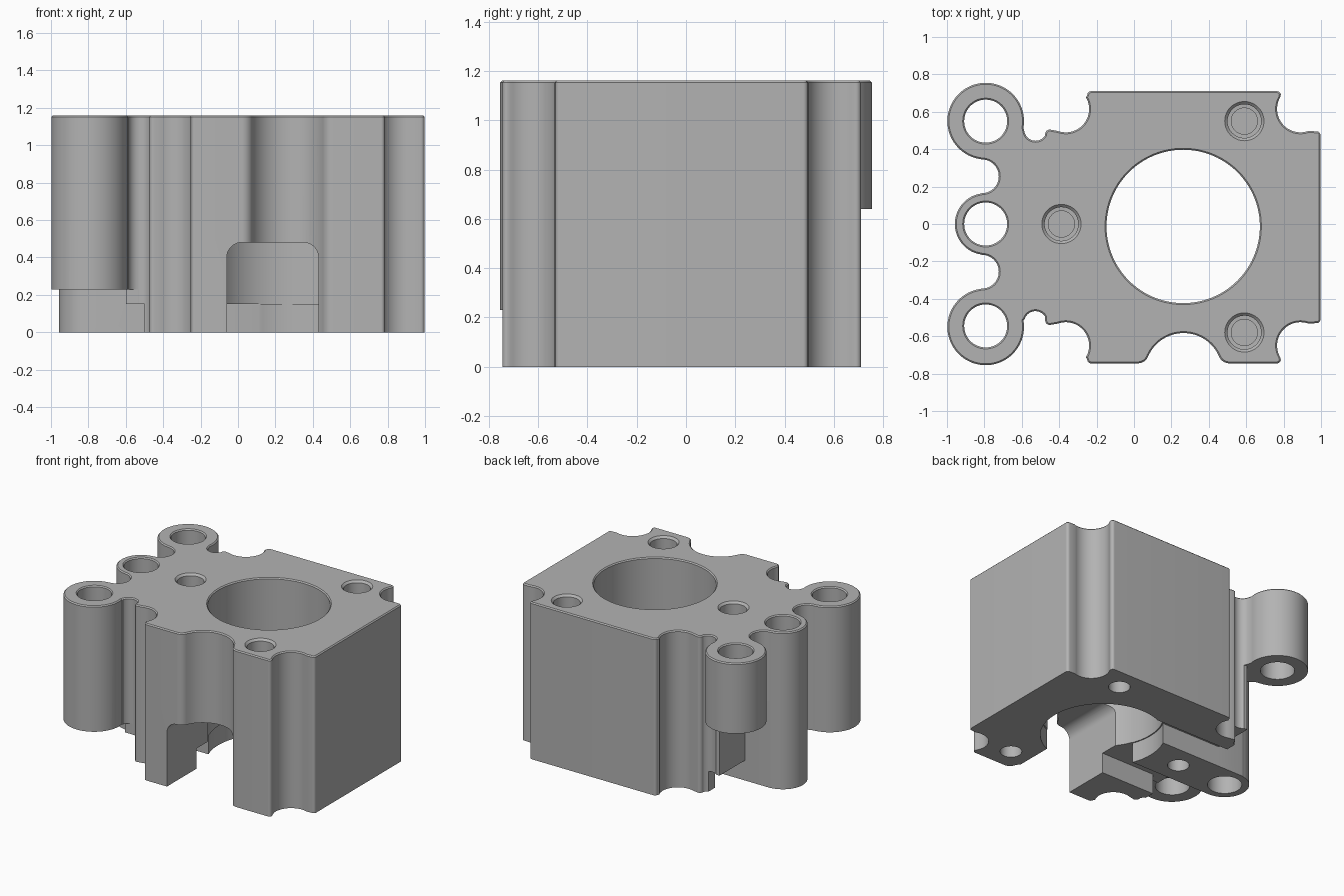
import bpy, bmesh
from math import sin, cos, radians, pi

cube = bpy.data.objects.get("Cube")
if cube:
    bpy.data.objects.remove(cube, do_unlink=True)

HEIGHT = 1.16
CHAMFER = 0.008

grey = bpy.data.materials.new("machined_grey")
grey.use_nodes = True
grey.diffuse_color = (0.45, 0.45, 0.45, 1)
grey.node_tree.nodes["Principled BSDF"].inputs["Base Color"].default_value = (0.45, 0.45, 0.45, 1)


def arc(cx, cy, r, start, end):
    n = max(4, int(abs(end - start) / 6))
    angles = [radians(start + (end - start) * i / n) for i in range(n + 1)]
    return [(cx + r * cos(a), cy + r * sin(a)) for a in angles]


def half_outline(d):
    """Counter-clockwise back half; d moves the body edge outwards."""
    return (arc(.977, .475 + d, .02, 0, 90)
            + arc(.89, .615 + d, .125, 290, 150)
            + arc(.765, .69 + d, .02, 0, 90)
            + arc(-.23, .69 + d, .02, 90, 180)
            + arc(-.365, .615 + d, .125, 30, -110)
            + arc(-.45, .48 + d, .025, 90, 170)
            + arc(-.527, .505 + d * .6, .06, -30, -165)
            + arc(-.793, .55, .205, -10, 262)
            + arc(-.813, .255, .09, 90, -90)
            + arc(-.793, 0, .165, 98, 180))


def mesh_object(name, bm):
    bmesh.ops.recalc_face_normals(bm, faces=bm.faces)
    mesh = bpy.data.meshes.new(name)
    bm.to_mesh(mesh)
    bm.free()
    mesh.materials.append(grey)
    obj = bpy.data.objects.new(name, mesh)
    bpy.context.collection.objects.link(obj)
    return obj


def loft(name, loops):
    """Skin closed loops of equal length and cap both ends."""
    bm = bmesh.new()
    rings = [[bm.verts.new(p) for p in loop] for loop in loops]
    n = len(rings[0])
    for a, b in zip(rings, rings[1:]):
        for i in range(n):
            j = (i + 1) % n
            bm.faces.new((a[i], a[j], b[j], b[i]))
    bm.faces.new(rings[0][::-1])
    bm.faces.new(rings[-1])
    return mesh_object(name, bm)


def inset(points, dist):
    result = []
    for i, (x, y) in enumerate(points):
        px, py = points[i - 1]
        qx, qy = points[(i + 1) % len(points)]
        tx, ty = qx - px, qy - py
        length = (tx * tx + ty * ty) ** .5
        result.append((x - ty / length * dist, y + tx / length * dist))
    return result


# Block with bosses, scalloped corners and a chamfered top edge
front = [(x, -y) for x, y in reversed(half_outline(.035))][1:]
scallop = (arc(.02, -.685, .06, 270, 337) + arc(.265, -.789, .206, 155, 25)
           + arc(.51, -.685, .06, 203, 270))
split = next(i for i, (x, y) in enumerate(front) if x > .5)
outline = half_outline(0) + front[:split] + scallop + front[split:]
top = inset(outline, CHAMFER)
block = loft("pump_block", [[(x, y, 0) for x, y in outline],
                            [(x, y, HEIGHT - CHAMFER) for x, y in outline],
                            [(x, y, HEIGHT) for x, y in top]])


def box(x0, x1, y0, y1, z1):
    corners = [(x0, y0), (x1, y0), (x1, y1), (x0, y1)]
    return loft("box_cutter", [[(x, y, z) for x, y in corners] for z in (-.1, z1)])


def lathe(cx, cy, profile, n=48):
    return loft("round_cutter", [[(cx + r * cos(2 * pi * i / n), cy + r * sin(2 * pi * i / n), z)
                                  for i in range(n)] for r, z in profile])


def through_hole(cx, cy, r, n=48):
    return lathe(cx, cy, [(r, -.1), (r, HEIGHT - CHAMFER), (r + CHAMFER, HEIGHT),
                          (r + CHAMFER, HEIGHT + .1)], n)


cutters = []

# Large bore with a shallow recess underneath, and boss holes
cutters.append(through_hole(.263, -.013, .41, 96))
cutters.append(lathe(.263, -.013, [(.418, -.1), (.418, .148)], 96))
for y in (-.545, 0, .55):
    cutters.append(through_hole(-.793, y, .115))

# Stepped screw holes from above, plain ones from below
for x, y in ((.59, .55), (.59, -.58), (-.388, 0)):
    cutters.append(lathe(x, y, [(.07, .6), (.07, .75), (.09, .751), (.09, HEIGHT - .015),
                                (.105, HEIGHT), (.105, HEIGHT + .1)]))
    cutters.append(lathe(x, y, [(.073, -.1), (.073, .4)]))

# Space beneath the two outer bosses
for side, height in ((1, .64), (-1, .23)):
    for x1, inner in ((-.6, .166), (-.535, .465)):
        y0, y1 = sorted((side * inner, side * 1.0))
        cutters.append(box(-1.3, x1, y0, y1, height))

# Low cross slots and shortened legs
for side, outer in ((1, .375), (-1, .4)):
    y0, y1 = sorted((side * .166, side * outer))
    cutters.append(box(-1.25, .12, y0, y1, .15))
    y0, y1 = sorted((side * .3, side * 1.1))
    cutters.append(box(-1.2, -.5, y0, y1, .15))

# Arched window from the front into the bore
window = [(-.06, -.1), (.43, -.1)] + arc(.35, .4, .08, 0, 90) + arc(.02, .4, .08, 90, 180)
cutters.append(loft("window_cutter", [[(x, y, z) for x, z in window] for y in (-1, -.2)]))

for cutter in cutters:
    cutter.hide_render = True
    mod = block.modifiers.new("cut", "BOOLEAN")
    mod.operation = "DIFFERENCE"
    mod.solver = "EXACT"
    mod.object = cutter

# Apply the cuts and drop the cutters
bpy.context.view_layer.update()
evaluated = block.evaluated_get(bpy.context.evaluated_depsgraph_get())
final = bpy.data.meshes.new_from_object(evaluated)
block.modifiers.clear()
block.data = final
for cutter in cutters:
    bpy.data.objects.remove(cutter, do_unlink=True)
final.materials.clear()
final.materials.append(grey)
for face in final.polygons:
    face.material_index = 0

bpy.ops.object.select_all(action="DESELECT")
block.select_set(True)
bpy.context.view_layer.objects.active = block
bpy.ops.object.shade_smooth_by_angle(angle=radians(30))
